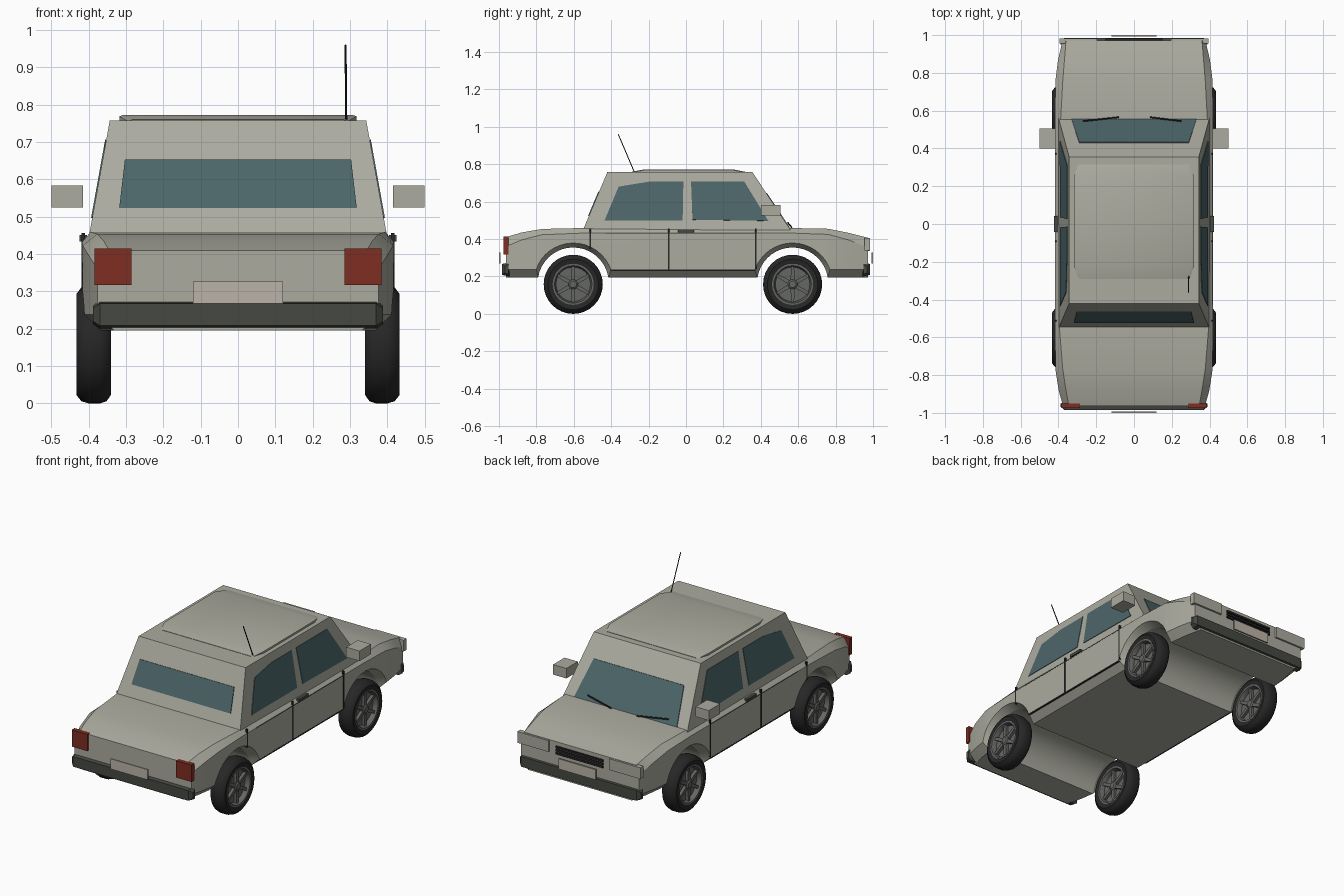
import bpy, bmesh, math
from mathutils import Vector

if "Cube" in bpy.data.objects:
    bpy.data.objects.remove(bpy.data.objects["Cube"])


def mat(name, c):
    m = bpy.data.materials.new(name)
    m.diffuse_color = (*c, 1)
    m.use_nodes = True
    m.node_tree.nodes["Principled BSDF"].inputs["Base Color"].default_value = m.diffuse_color
    return m


PAINT = mat("body_paint", (0.41, 0.41, 0.35))
GLASS = mat("glass", (0.074, 0.133, 0.143))
RED = mat("red_lens", (0.21, 0.027, 0.016))
DARK = mat("dark_plastic", (0.06, 0.065, 0.055))
BLACK = mat("black_rubber", (0.02, 0.02, 0.02))
RIM = mat("rim_metal", (0.13, 0.135, 0.125))
PLATE = mat("plate", (0.5, 0.45, 0.39))


def make(name, bm, m=None, smooth=None):
    bmesh.ops.recalc_face_normals(bm, faces=bm.faces[:])
    me = bpy.data.meshes.new(name)
    bm.to_mesh(me)
    bm.free()
    ob = bpy.data.objects.new(name, me)
    bpy.context.collection.objects.link(ob)
    me.materials.append(m or PAINT)
    if smooth:
        shade(ob, smooth)
    return ob


def shade(ob, deg):
    bpy.ops.object.select_all(action='DESELECT')
    ob.select_set(True)
    bpy.context.view_layer.objects.active = ob
    bpy.ops.object.shade_smooth_by_angle(angle=math.radians(deg))


def loft(name, rings, m=None, smooth=None, loop=False):
    """Closed rings of points skinned together, capped unless looped."""
    bm = bmesh.new()
    rs = [[bm.verts.new(p) for p in r] for r in rings]
    n = len(rs[0])
    pairs = list(zip(rs, rs[1:])) + ([(rs[-1], rs[0])] if loop else [])
    for a, b in pairs:
        for i in range(n):
            j = (i + 1) % n
            bm.faces.new((a[i], a[j], b[j], b[i]))
    if not loop:
        bm.faces.new(rs[0])
        bm.faces.new(rs[-1])
    return make(name, bm, m, smooth)


def panel(name, pts, off, m=None):
    """Flat outline given thickness along off."""
    return loft(name, [pts, [Vector(p) + Vector(off) for p in pts]], m)


def box(name, x, y, z, m=None):
    return panel(name, [(x[0], y[0], z[0]), (x[1], y[0], z[0]), (x[1], y[0], z[1]), (x[0], y[0], z[1])],
                 (0, y[1] - y[0], 0), m)


def rod(name, a, b, r, m):
    a, b = Vector(a), Vector(b)
    q = (b - a).to_track_quat('Z', 'Y')
    ring = [q @ Vector((r * math.cos(t), r * math.sin(t), 0)) for t in [i * math.pi / 3 for i in range(6)]]
    return loft(name, [[a + p for p in ring], [b + p for p in ring]], m)


def lathe(name, prof, cy, cz, n, m=None, smooth=None, loop=False):
    """Profile of (x, radius) turned about an axis along x."""
    rings = [[(x, cy + r * math.cos(i * math.tau / n), cz + r * math.sin(i * math.tau / n)) for i in range(n)]
             for x, r in prof]
    return loft(name, rings, m, smooth, loop)


# Lower body: cross-sections along y (y, half width, deck half width, deck z, crease z)
stations = [(-0.963, .376, .345, .410, .360), (-.88, .399, .36, .435, .395), (-.77, .416, .377, .454, .423),
            (-.55, .418, .395, .459, .432), (.56, .418, .388, .459, .432), (.76, .416, .377, .455, .425),
            (.87, .402, .368, .433, .395), (.972, .378, .36, .407, .355)]
rings = []
for y, w, d, zt, zc in stations:
    half = [(w - .045, .195), (w, .238), (w, zc), (d, zt)]
    rings.append([(x, y, z) for x, z in half] + [(-x, y, z) for x, z in reversed(half)])
body = loft("car_body", rings)

# Wheel arches cut right through, flared at the outer ends
WHEELS = {"rear": -.603, "front": .57}
for key, y in WHEELS.items():
    cut = lathe(key + "_arch_cutter", [(-.46, .235), (-.37, .19), (.37, .19), (.46, .235)], y, .165, 40)
    cut.hide_render = True
    mod = body.modifiers.new(key + "_arch", 'BOOLEAN')
    mod.object = cut
    mod.solver = 'EXACT'
bpy.context.view_layer.update()
cut_mesh = bpy.data.meshes.new_from_object(body.evaluated_get(bpy.context.evaluated_depsgraph_get()))
body.modifiers.clear()
body.data = cut_mesh
for key in WHEELS:
    bpy.data.objects.remove(bpy.data.objects[key + "_arch_cutter"])
shade(body, 25)


# Cabin and raised roof skin
def side_x(z):
    return .398 - (z - .455) * .18


def front_y(z):
    return .555 - (z - .455) * .66


def rear_y(z):
    return -.548 + (z - .455) * .42


loft("cabin", [[(-side_x(z), rear_y(z), z), (side_x(z), rear_y(z), z), (side_x(z), front_y(z), z),
                (-side_x(z), front_y(z), z)] for z in (.44, .758)])
loft("roof_skin", [[(-w, y, .75), (w, y, .75), (w, y, z - .004), (w - .012, y, z), (-w + .012, y, z), (-w, y, z - .004)]
                   for y, w, z in ((-.29, .295, .76), (-.22, .318, .773), (.25, .318, .773), (.315, .295, .76))],
     smooth=30)

# Front and rear screens
for name, fy, z0, z1, w0, w1, s in (("windscreen", front_y, .46, .645, .33, .29, 1),
                                    ("rear_screen", rear_y, .523, .652, .318, .303, -1)):
    panel(name, [(-w0, fy(z0), z0), (w0, fy(z0), z0), (w1, fy(z1), z1), (-w1, fy(z1), z1)], (0, .004 * s, .001), GLASS)

# Parts repeated on both sides
rear_win = [(-.435, .5), (-.36, .68), (-.2, .706), (-.014, .706), (-.018, .5)]
front_win = [(.027, .706), (.312, .706), (.44, .497), (.035, .503)]
for s, side in ((1, "right"), (-1, "left")):
    def X(a, b):
        return sorted((a * s, b * s))
    for nm, w in (("rear", rear_win), ("front", front_win)):
        panel(f"{side}_{nm}_window", [(s * side_x(z), y, z) for y, z in w], (.003 * s, 0, .0005), GLASS)
    # Door seams and handle
    for i, (y, z0) in enumerate(((-.512, .35), (-.092, .235), (.372, .24))):
        box(f"{side}_door_seam_{i}", X(.41, .4195), (y - .004, y + .004), (z0, .456), BLACK)
    box(f"{side}_sill_seam", X(.41, .419), (-.40, .37), (.231, .238), BLACK)
    box(f"{side}_waist_line", X(.41, .419), (-.43, .37), (.429, .433), DARK)
    box(f"{side}_door_handle", X(.405, .424), (-.043, .043), (.434, .451), DARK)
    # Mirror and lamps
    box(f"{side}_mirror", X(.415, .5), (.4, .505), (.525, .583))
    box(f"{side}_tail_lamp", X(.285, .385), (-.975, -.95), (.317, .415), RED)
    box(f"{side}_headlamp", X(.195, .395), (.955, .983), (.34, .405))

# Wipers
rod("wiper_a", (.085, .565, .463), (.25, .545, .487), .004, BLACK)
rod("wiper_b", (-.08, .565, .463), (-.27, .545, .487), .004, BLACK)

# Bumpers with angled ends, number plates, grille bars
for s, end in ((-1, "rear"), (1, "front")):
    rings = []
    for x, y0, y1, z0, z1 in ((-.388, .95, .968, .212, .262), (-.37, .945, .984, .2, .275),
                              (.37, .945, .984, .2, .275), (.388, .95, .968, .212, .262)):
        rings.append([(x, y0 * s, z0), (x, y1 * s, z0 + .008), (x, y1 * s, z1 - .008), (x, y0 * s, z1)])
    loft(end + "_bumper", rings, DARK)
    box(end + "_plate", (-.12, .12), sorted((.992 * s, s)), (.268, .327), PLATE)
for i in range(3):
    box(f"grille_bar_{i}", (-.152, .152), (.96, .981), (.337 + i * .018, .348 + i * .018), BLACK)

# Aerial
rod("aerial", (.29, -.275, .755), (.288, -.362, .96), .0028, BLACK)

# Wheels: tyre, rim ring, dish, hub and six spokes seen from both faces
R = .158
for end, cy in WHEELS.items():
    for s, side in ((1, "right"), (-1, "left")):
        nm = f"{end}_{side}_"
        tyre = [(.345, .108), (.34, .135), (.352, .152), (.37, R), (.40, R), (.42, .152), (.433, .135), (.428, .108)]
        lathe(nm + "tyre", [(x * s, r) for x, r in tyre], cy, R, 32, BLACK, 40, True)
        ring = [(.362, .092), (.344, .1), (.344, .11), (.43, .11), (.43, .1), (.41, .092)]
        lathe(nm + "rim", [(x * s, r) for x, r in ring], cy, R, 32, RIM, 30, True)
        lathe(nm + "dish", [(.37 * s, .1), (.403 * s, .1)], cy, R, 24, RIM, 30)
        hub = [(.348, .018), (.354, .026), (.42, .026), (.426, .018)]
        lathe(nm + "hub", [(x * s, r) for x, r in hub], cy, R, 16, RIM, 30)
        for k in range(6):
            a = math.pi / 6 + k * math.pi / 3
            u, v = Vector((0, math.cos(a), math.sin(a))), Vector((0, -math.sin(a), math.cos(a)))
            c = Vector((.354 * s, cy, R))
            panel(f"{nm}spoke_{k}", [c + u * .02 + v * .011, c + u * .098 + v * .008,
                                     c + u * .098 - v * .008, c + u * .02 - v * .011], (.066 * s, 0, 0), RIM)
